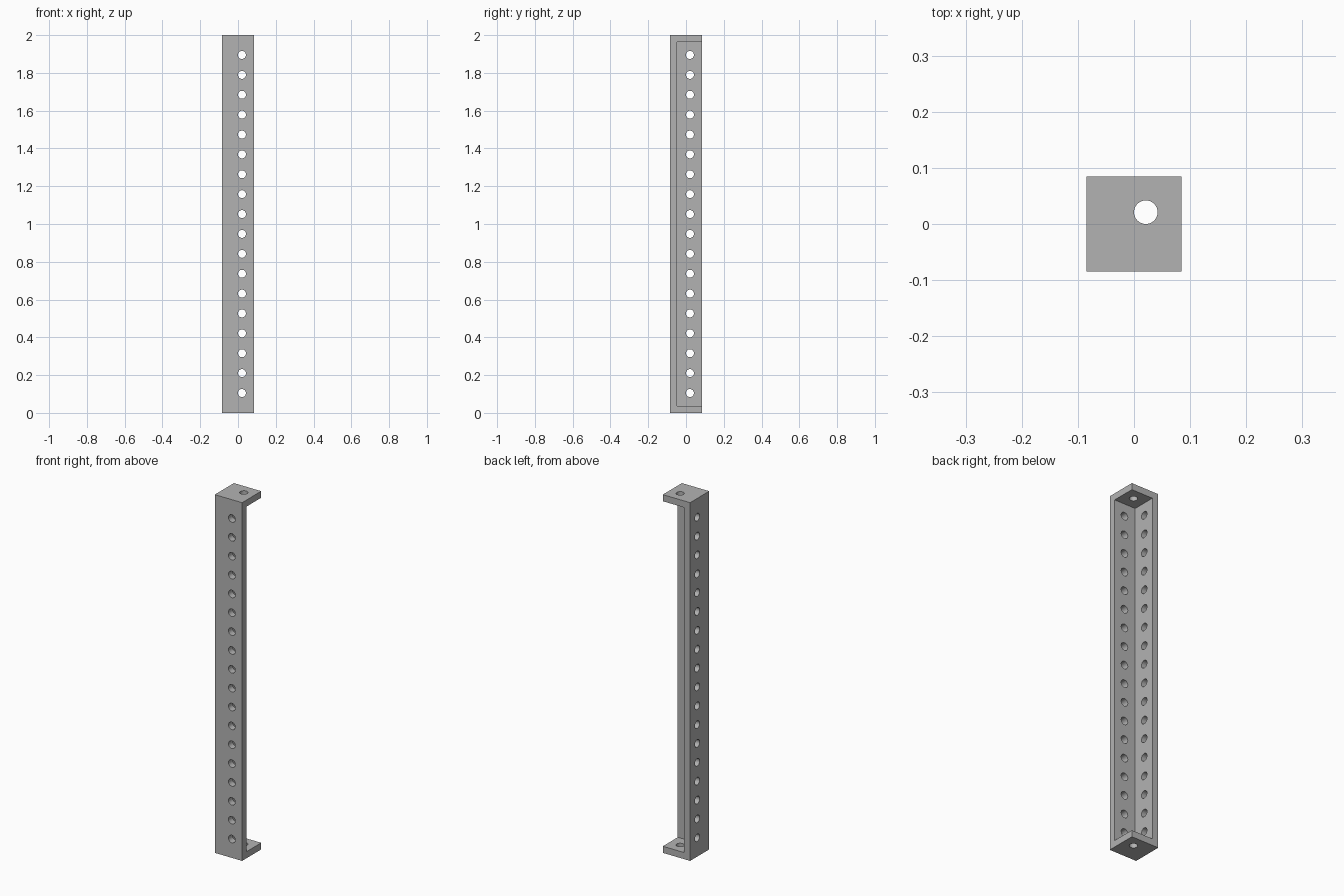
import bpy
import bmesh
from math import pi, radians
from mathutils import Matrix, Vector

if "Cube" in bpy.data.objects:
    bpy.data.objects.remove(bpy.data.objects["Cube"], do_unlink=True)

UNIT = 2 / 380            # one design unit; the bar is 380 long
HALF = 16 * UNIT          # half the bar width
WALL = 7 * UNIT           # wall and end plate thickness
PITCH = 20 * UNIT         # hole spacing
RADIUS = 4 * UNIT
HOLE = 4 * UNIT           # hole offset from the bar's axis
HEIGHT = 2.0


def add_box(bm, low, high):
    low, high = Vector(low), Vector(high)
    size = Matrix.Diagonal((high - low).to_4d())
    size[3][3] = 1
    bmesh.ops.create_cube(bm, size=1, matrix=Matrix.Translation((low + high) / 2) @ size)


def add_drill(bm, centre, axis):
    turn = Vector((0, 0, 1)).rotation_difference(Vector(axis)).to_matrix().to_4x4()
    bmesh.ops.create_cone(bm, cap_ends=True, segments=32, radius1=RADIUS, radius2=RADIUS,
                          depth=WALL * 1.5, matrix=Matrix.Translation(centre) @ turn)


def make_object(name, bm):
    mesh = bpy.data.meshes.new(name)
    bm.to_mesh(mesh)
    bm.free()
    obj = bpy.data.objects.new(name, mesh)
    bpy.context.collection.objects.link(obj)
    return obj


def cut(target, cutter):
    mod = target.modifiers.new("cut", "BOOLEAN")
    mod.operation = "DIFFERENCE"
    mod.solver = "EXACT"
    mod.object = cutter
    bpy.context.view_layer.objects.active = target
    bpy.ops.object.modifier_apply(modifier=mod.name)
    bpy.data.objects.remove(cutter, do_unlink=True)


# Solid bar
bm = bmesh.new()
add_box(bm, (-HALF, -HALF, 0), (HALF, HALF, HEIGHT))
bar = make_object("perforated_corner_bar", bm)

# Open channel between the end plates, leaving the front and right-angle walls
bm = bmesh.new()
add_box(bm, (WALL - HALF, WALL - HALF, WALL), (HALF * 2, HALF * 2, HEIGHT - WALL))
cut(bar, make_object("channel_cutter", bm))

# Rows of holes through both walls, and one hole through each end plate
bm = bmesh.new()
mid = WALL / 2 - HALF
for i in range(1, 19):
    add_drill(bm, (HOLE, mid, i * PITCH), (0, 1, 0))
    add_drill(bm, (mid, HOLE, i * PITCH), (1, 0, 0))
for z in (WALL / 2, HEIGHT - WALL / 2):
    add_drill(bm, (HOLE, HOLE, z), (0, 0, 1))
cut(bar, make_object("hole_cutter", bm))

# Plain grey finish
grey = bpy.data.materials.new("grey")
grey.use_nodes = True
colour = (0.45, 0.45, 0.45, 1)
grey.diffuse_color = colour
grey.node_tree.nodes["Principled BSDF"].inputs["Base Color"].default_value = colour
bar.data.materials.clear()
bar.data.materials.append(grey)

bpy.ops.object.select_all(action="DESELECT")
bar.select_set(True)
bpy.context.view_layer.objects.active = bar
bpy.ops.object.shade_smooth_by_angle(angle=radians(30))
